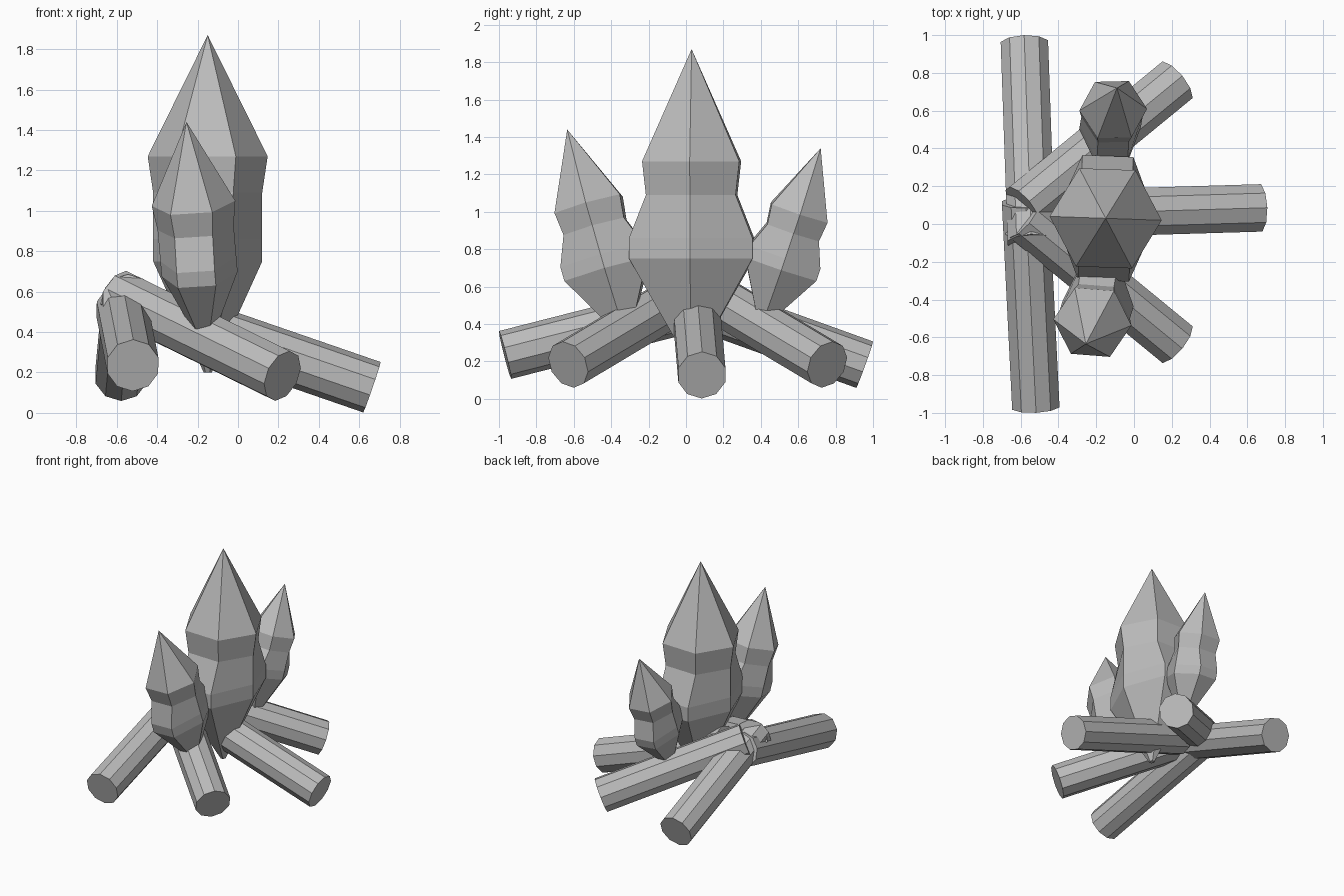
import bpy, bmesh, math
from mathutils import Vector, Matrix

if "Cube" in bpy.data.objects:
    bpy.data.objects.remove(bpy.data.objects["Cube"])

grey = bpy.data.materials.new("plain_grey")
grey.diffuse_color = (0.5, 0.5, 0.5, 1)
grey.use_nodes = True
grey.node_tree.nodes["Principled BSDF"].inputs["Base Color"].default_value = grey.diffuse_color


def finish(bm, name):
    bmesh.ops.recalc_face_normals(bm, faces=bm.faces)
    me = bpy.data.meshes.new(name)
    bm.to_mesh(me)
    bm.free()
    me.materials.append(grey)
    ob = bpy.data.objects.new(name, me)
    bpy.context.collection.objects.link(ob)
    return ob


def log(name, end, direction, length=1.12, radius=0.132):
    """Ten-sided log running from its outer end up into the pile."""
    d = Vector(direction).normalized()
    mid = Vector(end) + d * length / 2
    bm = bmesh.new()
    bmesh.ops.create_cone(bm, cap_ends=True, segments=10, radius1=radius,
                          radius2=radius, depth=length)
    rot = d.to_track_quat('Z', 'Y').to_matrix().to_4x4()
    bm.transform(Matrix.Translation(mid) @ rot)
    return finish(bm, name)


# Flame rings: height, x radius, y half-width
RINGS = [(0.0, 0.02, 0.02), (0.55, 0.27, 0.33), (0.66, 0.27, 0.33),
         (0.89, 0.27, 0.24), (1.07, 0.297, 0.26)]
TIP = 1.67


def flame(name, apex, direction, scale, twist=0.0):
    """Six-sided waisted flame hanging down from its apex along its axis."""
    bm = bmesh.new()
    loops = []
    for z, rx, ry in RINGS:
        loops.append([bm.verts.new((rx * math.cos(a),
                                    ry * math.sin(a) / math.sin(math.pi / 3), z - TIP))
                      for a in (i * math.pi / 3 for i in range(6))])
    top = bm.verts.new((0, 0, 0))
    bm.faces.new(loops[0])
    for low, high in zip(loops, loops[1:]):
        for i in range(6):
            j = (i + 1) % 6
            bm.faces.new((low[i], low[j], high[j], high[i]))
    for i in range(6):
        bm.faces.new((loops[-1][i], loops[-1][(i + 1) % 6], top))
    rot = Vector((0, 0, 1)).rotation_difference(Vector(direction)).to_matrix().to_4x4()
    bm.transform(Matrix.Translation(apex) @ rot
                 @ Matrix.Rotation(math.radians(twist), 4, 'Z')
                 @ Matrix.Scale(scale, 4))
    return finish(bm, name)


# Logs leaning together
log("right_log", (0.663, 0.085, 0.127), (-1, -0.03, 0.345))
log("front_right_log", (0.22, -0.63, 0.183), (-1, 0.82, 0.49))
log("back_right_log", (0.22, 0.755, 0.183), (-1, 0.82 * -1, 0.49))
log("front_log", (-0.52, -0.967, 0.235), (-0.05, 1, 0.255))
log("back_log", (-0.58, 0.955, 0.183), (0.035, -1, 0.36))

# Flames
flame("main_flame", (-0.15, 0.03, 1.87), (0, 0, 1), 1.0, -2)
flame("front_flame", (-0.255, -0.635, 1.44), (-0.035, -0.115, 0.405), 0.70, -4)
flame("back_flame", (-0.09, 0.72, 1.34), (0.02, 0.115, 0.345), 0.605, 2)
